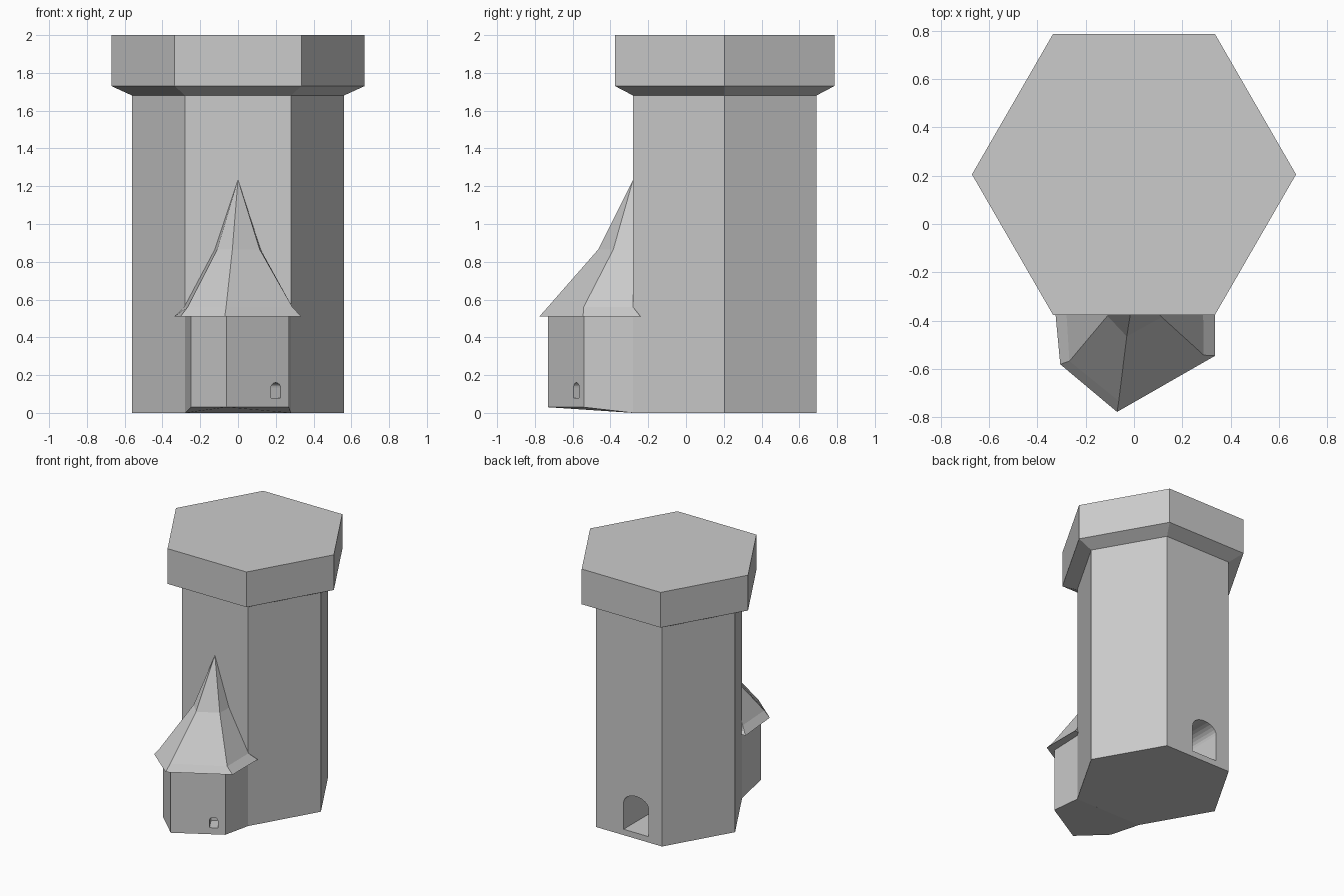
import bpy, bmesh
from math import cos, sin, pi, atan2
from mathutils import Matrix

if "Cube" in bpy.data.objects:
    bpy.data.objects.remove(bpy.data.objects["Cube"])


def loft(name, rings):
    """Solid through equal-length rings of points; a one-point last ring is an apex."""
    bm = bmesh.new()
    loops = [[bm.verts.new(p) for p in r] for r in rings]
    for a, b in zip(loops, loops[1:]):
        n = len(a)
        for i in range(n):
            j = (i + 1) % n
            if len(b) == 1:
                bm.faces.new((a[i], a[j], b[0]))
            else:
                bm.faces.new((a[i], a[j], b[j], b[i]))
    bm.faces.new(loops[0][::-1])
    if len(loops[-1]) > 2:
        bm.faces.new(loops[-1])
    bmesh.ops.recalc_face_normals(bm, faces=bm.faces[:])
    me = bpy.data.meshes.new(name)
    bm.to_mesh(me)
    bm.free()
    ob = bpy.data.objects.new(name, me)
    bpy.context.collection.objects.link(ob)
    return ob


def hexagon(r, z):
    return [(r * cos(i * pi / 3), 0.205 + r * sin(i * pi / 3), z) for i in range(6)]


def level(xy, z):
    return [(x, y, z) for x, y in xy]


def arch_cut(target, name, width, bottom, spring, top, depth, place):
    """Cut an arched recess; local y runs into the wall from its surface at y = 0."""
    w = width / 2
    prof = [(-w, bottom), (w, bottom)]
    prof += [(w * cos(i * pi / 12), spring + (top - spring) * sin(i * pi / 12))
             for i in range(13)]
    cutter = loft(name, [[(x, y, z) for x, z in prof] for y in (-0.03, depth)])
    cutter.matrix_world = place
    cutter.hide_render = True
    cutter.display_type = 'WIRE'
    mod = target.modifiers.new("opening", 'BOOLEAN')
    mod.operation = 'DIFFERENCE'
    mod.solver = 'EXACT'
    mod.object = cutter


# Hexagonal tower with flared parapet
tower = loft("tower", [hexagon(0.56, 0), hexagon(0.56, 1.68),
                       hexagon(0.67, 1.73), hexagon(0.67, 2.0)])

# Doorway in the back wall
arch_cut(tower, "door_cutter", 0.213, 0.045, 0.25, 0.325, 0.4,
         Matrix.Translation((-0.06, 0.69, 0)) @ Matrix.Rotation(pi, 4, 'Z'))

# Side turret: irregular walls with a slanted underside and bell-shaped roof
wall = [(-0.28, -0.28), (-0.25, -0.55), (-0.06, -0.73), (0.27, -0.54), (0.28, -0.28)]
eave = [(-0.337, -0.24), (-0.305, -0.58), (-0.07, -0.777), (0.335, -0.545), (0.335, -0.24)]
lower = [(-0.285, -0.28), (-0.267, -0.567), (-0.063, -0.732), (0.288, -0.542), (0.285, -0.28)]
neck = [(-0.123, -0.28), (-0.11, -0.38), (-0.03, -0.465), (0.115, -0.385), (0.12, -0.28)]
base = [(x, y, 0.03 if y < -0.3 else 0) for x, y in wall]
turret = loft("turret", [base, level(wall, 0.51), level(eave, 0.51), level(lower, 0.56),
                         level(neck, 0.865), [(0, -0.28, 1.235)]])

# Small arched window in the turret's front wall
(ax, ay), (bx, by) = wall[2], wall[3]
t = (0.2 - ax) / (bx - ax)
arch_cut(turret, "window_cutter", 0.058, 0.08, 0.135, 0.16, 0.12,
         Matrix.Translation((0.2, ay + t * (by - ay), 0))
         @ Matrix.Rotation(atan2(by - ay, bx - ax), 4, 'Z'))
